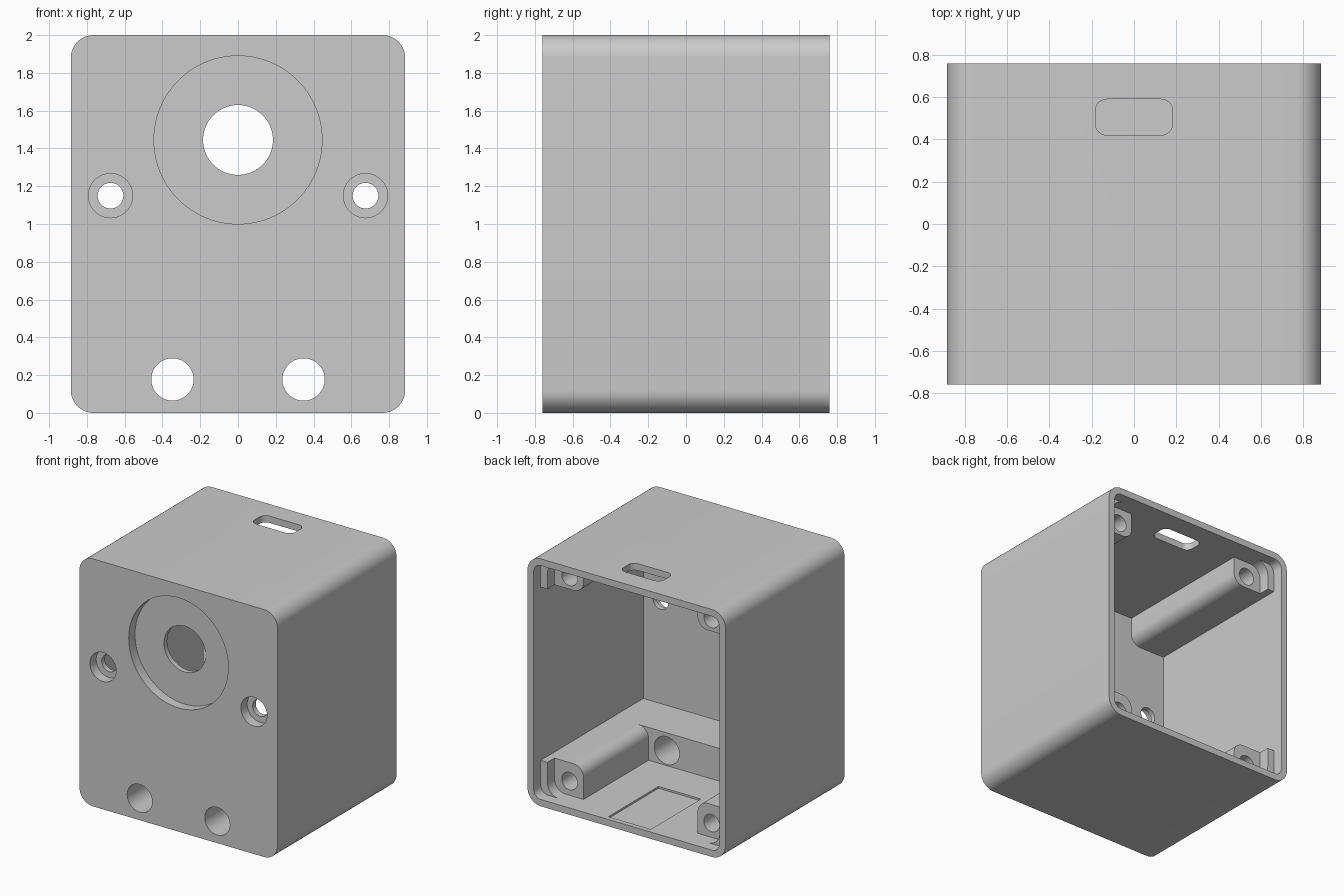
import bpy, bmesh, math

cube = bpy.data.objects.get("Cube")
if cube:
    bpy.data.objects.remove(cube, do_unlink=True)

HALF_W, HALF_D, HEIGHT = 0.885, 0.76, 2.0
WALL = 0.055
IN_X = HALF_W - WALL
FRONT_IN = -0.64

grey = bpy.data.materials.new("plain grey")
grey.use_nodes = True
COLOUR = (0.6, 0.6, 0.6, 1)
grey.diffuse_color = COLOUR
grey.node_tree.nodes["Principled BSDF"].inputs["Base Color"].default_value = COLOUR


def extrude_profile(name, points, start, end, along_z=False):
    """Extrude a flat outline along y (or along z)."""
    bm = bmesh.new()
    place = (lambda p, d: (p[0], p[1], d)) if along_z else (lambda p, d: (p[0], d, p[1]))
    face = bm.faces.new([bm.verts.new(place(p, start)) for p in points])
    moved = bmesh.ops.extrude_face_region(bm, geom=[face])["geom"]
    shift = (0, 0, end - start) if along_z else (0, end - start, 0)
    bmesh.ops.translate(bm, vec=shift,
                        verts=[g for g in moved if isinstance(g, bmesh.types.BMVert)])
    bmesh.ops.recalc_face_normals(bm, faces=bm.faces)
    mesh = bpy.data.meshes.new(name)
    bm.to_mesh(mesh)
    bm.free()
    obj = bpy.data.objects.new(name, mesh)
    bpy.context.collection.objects.link(obj)
    mesh.materials.append(grey)
    return obj


def rounded_rect(x0, x1, z0, z1, r, steps=10):
    pts = []
    corners = [(x1 - r, z1 - r), (x0 + r, z1 - r), (x0 + r, z0 + r), (x1 - r, z0 + r)]
    for i, (cx, cz) in enumerate(corners):
        for k in range(steps + 1):
            a = math.pi / 2 * (i + k / steps)
            pts.append((cx + r * math.cos(a), cz + r * math.sin(a)))
    return pts


def rect(x0, x1, z0, z1):
    return [(x0, z0), (x1, z0), (x1, z1), (x0, z1)]


def circle(x, z, r, n=64):
    return [(x + r * math.cos(math.tau * i / n), z + r * math.sin(math.tau * i / n))
            for i in range(n)]


def cut(target, tool):
    """Subtract the tool from the target, then discard the tool."""
    tool.hide_render = True
    mod = target.modifiers.new("cut", 'BOOLEAN')
    mod.operation, mod.solver, mod.object = 'DIFFERENCE', 'EXACT', tool
    bpy.context.view_layer.update()
    graph = bpy.context.evaluated_depsgraph_get()
    mesh = bpy.data.meshes.new_from_object(target.evaluated_get(graph))
    target.modifiers.clear()
    target.data = mesh
    bpy.data.objects.remove(tool, do_unlink=True)


# Outer body
body = extrude_profile("enclosure_body",
                       rounded_rect(-HALF_W, HALF_W, 0, HEIGHT, 0.12), -HALF_D, HALF_D)

# Cavity, leaving the front ledge and the four corner posts solid
cavity = extrude_profile("cavity_cutter",
                         rounded_rect(-IN_X, IN_X, WALL, HEIGHT - WALL, 0.065),
                         FRONT_IN, HALF_D + 0.1)
cut(cavity, extrude_profile("ledge", rect(-1, 1, -0.2, 0.32), -0.9, -0.25))
for side in (-1, 1):
    xs = sorted((side * 0.51, side * 1.2))
    for z0, z1 in ((-0.4, 0.32), (1.72, 2.4)):
        cut(cavity, extrude_profile("post", rounded_rect(*xs, z0, z1, 0.09), -0.9, 0.67))
cut(body, cavity)

# Seat for the lid, stepped into the post ends
cut(body, extrude_profile("lid_seat",
                          rounded_rect(-0.77, 0.77, WALL, HEIGHT - WALL, 0.1), 0.58, 0.72))

# Screw holes in the posts
for x in (-0.635, 0.635):
    for z in (0.17, 1.82):
        cut(body, extrude_profile("post_screw_hole", circle(x, z, 0.07, 32), 0.2, 0.7))

# Large front opening with its round recess
cut(body, extrude_profile("dial_recess", circle(0, 1.445, 0.445, 96), -0.9, -0.68))
cut(body, extrude_profile("dial_hole", circle(0, 1.445, 0.185), -0.9, -0.5))

# Counterbored holes and lower through holes
for side in (-1, 1):
    cut(body, extrude_profile("counterbore", circle(side * 0.675, 1.15, 0.117), -0.9, -0.68))
    cut(body, extrude_profile("mount_hole", circle(side * 0.675, 1.15, 0.068, 40), -0.9, -0.5))
    cut(body, extrude_profile("cable_hole", circle(side * 0.347, 0.177, 0.112), -0.9, -0.1))

# Slot in the top and shallow recess in the floor
cut(body, extrude_profile("top_slot", rounded_rect(-0.183, 0.183, 0.42, 0.59, 0.055),
                          1.8, 2.2, along_z=True))
cut(body, extrude_profile("floor_recess", rect(-0.19, 0.19, WALL - 0.015, WALL + 0.05), 0.08, 0.72))

bpy.ops.object.select_all(action='DESELECT')
body.select_set(True)
bpy.context.view_layer.objects.active = body
bpy.ops.object.shade_smooth_by_angle(angle=math.radians(30))
